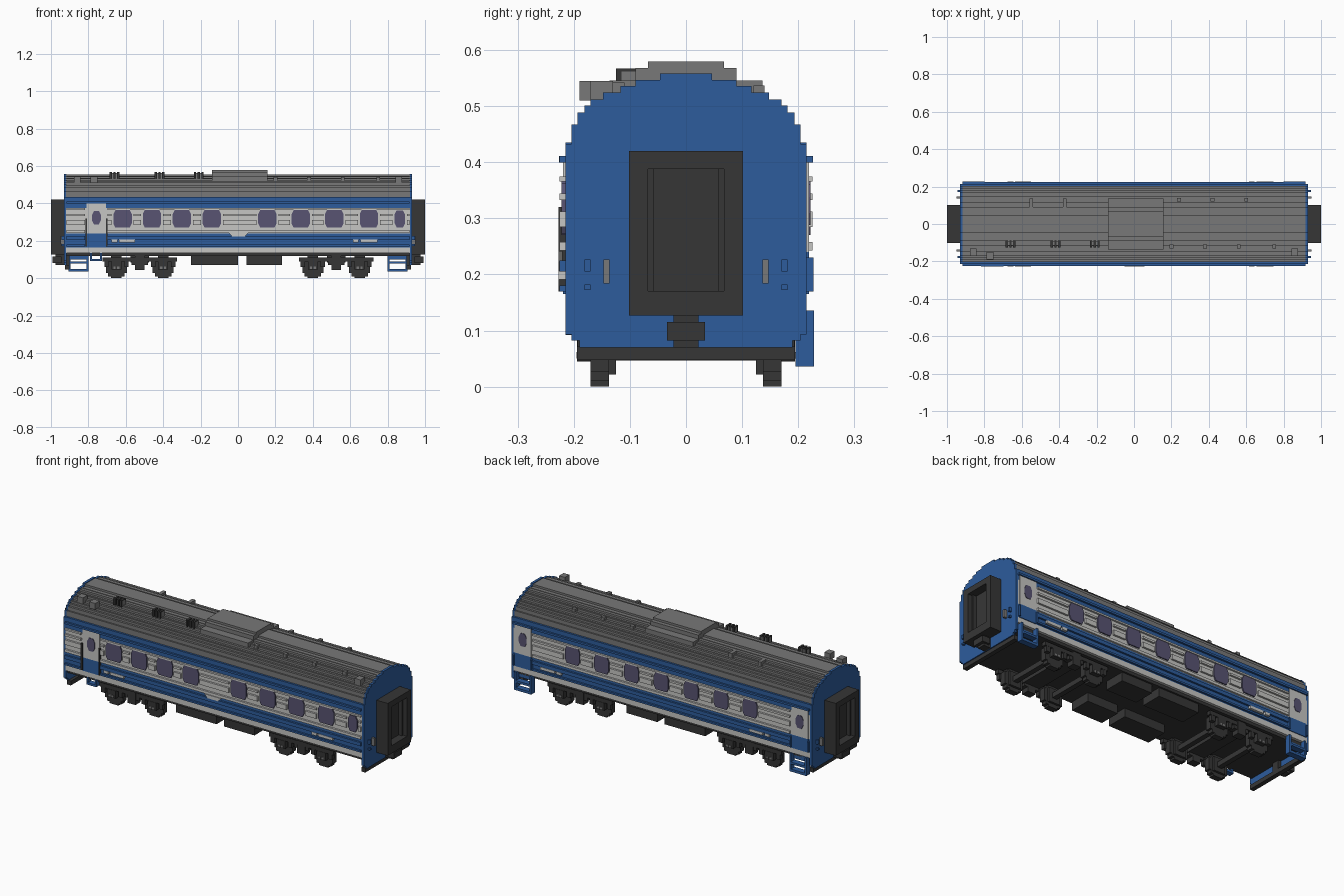
import bpy, bmesh, math

if "Cube" in bpy.data.objects:
    bpy.data.objects.remove(bpy.data.objects["Cube"])


def material(name, srgb):
    lin = [((c / 255 + 0.055) / 1.055) ** 2.4 for c in srgb] + [1]
    m = bpy.data.materials.new(name)
    m.use_nodes = True
    m.diffuse_color = lin
    m.node_tree.nodes["Principled BSDF"].inputs["Base Color"].default_value = lin
    return m


BLUE = material("carriage blue", (45, 92, 156))
LIGHT = material("light grey", (198, 198, 196))
ROOF = material("roof grey", (120, 120, 120))
DARK = material("dark grey", (54, 54, 54))
GLASS = material("window glass", (88, 84, 114))


def finish(name, bm, mat):
    bmesh.ops.recalc_face_normals(bm, faces=bm.faces)
    me = bpy.data.meshes.new(name)
    bm.to_mesh(me)
    bm.free()
    me.materials.append(mat)
    ob = bpy.data.objects.new(name, me)
    bpy.context.collection.objects.link(ob)
    return ob


def boxes(name, mat, items):
    """One object from boxes given as (x0, x1, y0, y1, z0, z1)."""
    bm = bmesh.new()
    for x0, x1, y0, y1, z0, z1 in items:
        vs = bmesh.ops.create_cube(bm, size=1)["verts"]
        for v in vs:
            v.co.x = (x0 + x1) / 2 + v.co.x * (x1 - x0)
            v.co.y = (y0 + y1) / 2 + v.co.y * (y1 - y0)
            v.co.z = (z0 + z1) / 2 + v.co.z * (z1 - z0)
    return finish(name, bm, mat)


def mirrored(items, axis):
    """Add the mirror image of each box across x (0) or y (1)."""
    out = list(items)
    for b in items:
        b = list(b)
        b[2 * axis], b[2 * axis + 1] = -b[2 * axis + 1], -b[2 * axis]
        out.append(tuple(b))
    return out


def on_side(s, x0, x1, d0, d1, z0, z1):
    """Box on the side s (-1 front, 1 back), d0..d1 out from the centre."""
    return (x0, x1, min(s * d0, s * d1), max(s * d0, s * d1), z0, z1)


def outline(steps, bottom):
    """Symmetric stepped outline from (half width, top) pairs, top first."""
    right = []
    for i, (w, z) in enumerate(steps):
        right += [(w, z), (w, steps[i + 1][1] if i + 1 < len(steps) else bottom)]
    return right + [(-w, z) for w, z in reversed(right)]


def extrude(name, mat, pts, place, a, b):
    bm = bmesh.new()
    f = bm.faces.new([bm.verts.new(place(u, w, a)) for u, w in pts])
    new = bmesh.ops.extrude_face_region(bm, geom=[f])["geom"]
    d = place(0, 0, b)
    d0 = place(0, 0, a)
    bmesh.ops.translate(bm, verts=[v for v in new if isinstance(v, bmesh.types.BMVert)],
                        vec=[p - q for p, q in zip(d, d0)])
    return finish(name, bm, mat)


along_x = lambda u, w, t: (t, u, w)

# Roof and end walls share a stepped arch
arch = [(0.046, 0.558), (0.09, 0.547), (0.117, 0.536), (0.148, 0.524), (0.17, 0.512),
        (0.181, 0.501), (0.193, 0.489), (0.204, 0.467)]
extrude("roof", ROOF, outline([(w, z - 0.004) for w, z in arch], 0.43), along_x, -0.92, 0.92)
end = outline(arch + [(0.2145, 0.433), (0.204, 0.093), (0.19, 0.082)], 0.07)
for s, n in ((1, "left"), (-1, "right")):
    extrude("end_wall_" + n, BLUE, end, along_x, s * 0.917, s * 0.931)

# Roof ribs, raised cover, vents and hatches
boxes("roof_ribs", ROOF, mirrored([(-0.917, 0.917, y, y + 0.008, z - 0.02, z + 0.003)
      for y, z in ((0.065, 0.543), (0.1, 0.532), (0.128, 0.52), (0.157, 0.508), (0.196, 0.463))], 1))
extrude("roof_cover", ROOF, outline([(0.068, 0.58), (0.09, 0.568), (0.136, 0.546)], 0.515),
        along_x, -0.14, 0.158)
slats, vents = [], []
for x in (-0.66, -0.42, -0.21):
    vents.append((x - 0.026, x + 0.026, -0.115, -0.09, 0.53, 0.562))
    slats += [(x + d - 0.006, x + d + 0.006, -0.125, -0.088, 0.53, 0.567) for d in (-0.02, 0, 0.02)]
boxes("vent_boxes", ROOF, vents)
boxes("vent_slats", DARK, slats)
hatches = [(x - 0.018, x + 0.018, -0.19 + d, -0.15 + d, 0.51, 0.545)
           for x, d in ((-0.77, 0), (-0.86, 0.02), (0.86, 0.02))]
hatches += [(x - 0.01, x + 0.01, 0.09, 0.136, 0.515, 0.546) for x in (-0.55, -0.37)]
hatches += [(x - 0.01, x + 0.01, 0.12, 0.14, 0.515, 0.537) for x in (0.24, 0.42, 0.6)]
hatches += [(x - 0.01, x + 0.01, -0.13, -0.11, 0.515, 0.542) for x in (0.2, 0.38, 0.56, 0.75)]
boxes("roof_hatches", ROOF, hatches)

# Body in horizontal bands
for name, mat, z0, z1 in (("sill_band", LIGHT, 0.135, 0.165), ("lower_band", BLUE, 0.165, 0.24),
                          ("window_band", LIGHT, 0.24, 0.375), ("upper_band", BLUE, 0.375, 0.435)):
    boxes(name, mat, [(-0.92, 0.92, -0.215, 0.215, z0, z1)])
boxes("floor", DARK, [(-0.918, 0.918, -0.2, 0.2, 0.118, 0.136)])

# Windows (centre, half width, bottom, top) and doors on each side
windows = {-1: [(x, 0.049, 0.27, 0.366) for x in (-0.617, -0.46, -0.3, -0.14, 0.157, 0.336, 0.515, 0.7)]
           + [(0.865, 0.028, 0.272, 0.362)],
           1: [(x, 0.045, 0.27, 0.366) for x in (-0.55, -0.37, -0.185, 0, 0.185, 0.37, 0.55)]}
doors = {-1: [-0.757], 1: [-0.858, 0.858]}
for s, side in ((-1, "front"), (1, "back")):
    place = lambda u, w, t: (u, t, w)
    panes = windows[s] + [(x, 0.024, 0.288, 0.36) for x in doors[s]]
    for i, (x, h, z0, z1) in enumerate(panes):
        c = 0.011
        pts = [(x - h + c, z0), (x + h - c, z0), (x + h, z0 + 2 * c), (x + h, z1 - 2 * c),
               (x + h - c, z1), (x - h + c, z1), (x - h, z1 - 2 * c), (x - h, z0 + 2 * c)]
        extrude(f"{side}_window_{i + 1}", GLASS, pts, place, s * 0.213, s * 0.2215)
    # Door leaves, posts and handrails
    dw = 0.052
    boxes(side + "_door_upper", LIGHT, [on_side(s, x - dw, x + dw, 0.21, 0.219, 0.24, 0.4) for x in doors[s]])
    boxes(side + "_door_lower", BLUE, [on_side(s, x - dw, x + dw, 0.21, 0.219, 0.165, 0.24) for x in doors[s]])
    boxes(side + "_door_rails", DARK if s < 0 else BLUE,
          [on_side(s, x + e * 0.055 - 0.004, x + e * 0.055 + 0.004, 0.21, 0.227, 0.17, 0.32 if s < 0 else 0.23)
           for x in doors[s] for e in (-1, 1)])
    boxes(side + "_door_lintel", BLUE, [on_side(s, x - 0.06, x + 0.06, 0.21, 0.226, 0.4, 0.411) for x in doors[s]])
    # Side ribs, interrupted by doors and windows
    for name, mat, levels in (("light_ribs", LIGHT, ((0.243, 0.258), (0.285, 0.312), (0.333, 0.344), (0.366, 0.375))),
                              ("blue_ribs", BLUE, ((0.17, 0.18), (0.205, 0.225), (0.4, 0.411)))):
        ribs = []
        for z0, z1 in levels:
            gaps = [(x - 0.06, x + 0.06) for x in doors[s]]
            gaps += [(x - h - 0.01, x + h + 0.01) for x, h, a, b in windows[s] if z0 < b - 0.01 and z1 > a]
            x = -0.917
            for g0, g1 in sorted(gaps) + [(0.917, 1)]:
                if g0 - x > 0.01:
                    ribs.append(on_side(s, x, g0, 0.21, 0.2255, z0, z1))
                x = g1
        boxes(side + "_" + name, mat, ribs)
    boxes(side + "_marker_strips", LIGHT,
          [on_side(s, x, x + w, 0.213, 0.2275, 0.191, 0.206)
           for x, w in ((-0.675, 0.03), (-0.635, 0.085), (0.615, 0.03), (0.655, 0.09))])
extrude("front_centre_plate", LIGHT, [(-0.05, 0.242), (-0.03, 0.222), (0.035, 0.222), (0.055, 0.242)],
        lambda u, w, t: (u, t, w), -0.22, -0.2275)

# Gangways with a recessed centre
frame = [(0.93, 1.0, -0.102, -0.068, 0.127, 0.42), (0.93, 1.0, 0.068, 0.102, 0.127, 0.42),
         (0.93, 1.0, -0.068, 0.068, 0.388, 0.42), (0.93, 1.0, -0.068, 0.068, 0.127, 0.171),
         (0.93, 0.955, -0.068, 0.068, 0.171, 0.388),
         (0.955, 0.975, -0.068, -0.058, 0.171, 0.388), (0.955, 0.975, 0.058, 0.068, 0.171, 0.388)]
boxes("gangways", DARK, mirrored(frame, 0))
boxes("couplers", DARK, mirrored([(0.9, 0.975, -0.022, 0.022, 0.07, 0.127),
                                  (0.945, 0.992, -0.034, 0.034, 0.082, 0.115)], 0))
boxes("end_handles", ROOF, mirrored(mirrored([(0.93, 0.95, 0.136, 0.147, 0.184, 0.227)], 0), 1))
boxes("end_brackets", BLUE, mirrored(mirrored([(0.93, 0.945, 0.17, 0.181, 0.205, 0.227),
                                               (0.93, 0.945, 0.17, 0.181, 0.172, 0.182)], 0), 1))

# Boarding steps
ladder = [(0.8, 0.81, 0.195, 0.228, 0.036, 0.136), (0.895, 0.905, 0.195, 0.228, 0.036, 0.136),
          (0.81, 0.895, 0.195, 0.228, 0.036, 0.05), (0.81, 0.895, 0.195, 0.228, 0.078, 0.09),
          (0.81, 0.895, 0.195, 0.2, 0.1, 0.136)]
boxes("back_steps", BLUE, mirrored(ladder, 0))
boxes("front_step", BLUE, [(-0.79, -0.728, -0.215, -0.185, 0.092, 0.104), (-0.79, -0.78, -0.213, -0.187, 0.1, 0.136),
                           (-0.738, -0.728, -0.213, -0.187, 0.1, 0.136)])

# Bogies: stepped wheels, axles, frames and axle boxes
disc = [(0.028, 0.122), (0.044, 0.112), (0.056, 0.095)]
for cx, n in ((0.525, "left"), (-0.525, "right")):
    axles, hubs = [], []
    for k, dx in enumerate((-0.125, 0.125)):
        x = cx + dx
        pts = outline(disc, 0.028)[:]
        pts = [(w, z) for w, z in pts if z > 0.03]
        half = len(pts) // 2
        wheel = pts[:half] + [(w, 0.122 - z) for w, z in reversed(pts[:half])]
        wheel += [(-w, z) for w, z in reversed(wheel)]
        for s, m in ((-1, "front"), (1, "back")):
            extrude(f"{n}_{m}_wheel_{k + 1}", DARK, wheel, lambda u, w, t, x=x: (x + u, t, w), s * 0.137, s * 0.17)
        axles.append((x - 0.014, x + 0.014, -0.14, 0.14, 0.047, 0.075))
        axles += mirrored([(x - 0.035, x + 0.035, 0.125, 0.138, 0.022, 0.1)], 1)
        hubs += mirrored([(x - 0.027, x + 0.027, 0.168, 0.193, 0.047, 0.09),
                          (x - 0.065, x - 0.042, 0.168, 0.19, 0.06, 0.1),
                          (x + 0.042, x + 0.065, 0.168, 0.19, 0.06, 0.1)], 1)
    boxes(n + "_axles", DARK, axles)
    boxes(n + "_axle_boxes", DARK, hubs)
    boxes(n + "_bogie_frame", DARK, mirrored([(cx - 0.2, cx + 0.2, 0.165, 0.191, 0.09, 0.112),
          (cx - 0.025, cx + 0.025, 0.15, 0.194, 0.045, 0.12), (cx - 0.045, cx + 0.045, 0.15, 0.188, 0.07, 0.09)], 1)
          + [(cx - 0.05, cx + 0.05, -0.165, 0.165, 0.085, 0.122)])
    boxes(n + "_axle_caps", ROOF, mirrored([(cx + d - 0.006, cx + d + 0.006, 0.19, 0.195, 0.05, 0.062)
                                            for d in (-0.135, -0.115, 0.115, 0.135)], 1))

# Underfloor equipment
boxes("equipment_boxes", DARK, mirrored([(-0.252, 0, 0.07, 0.19, 0.07, 0.125), (0.045, 0.235, 0.07, 0.19, 0.07, 0.125)], 1)
      + mirrored([(-0.252, 0, 0.075, 0.195, 0.118, 0.137), (0.045, 0.235, 0.075, 0.195, 0.118, 0.137)], 1))
boxes("end_beams", DARK, mirrored([(0.9, 0.925, -0.194, 0.194, 0.048, 0.072)], 0))
